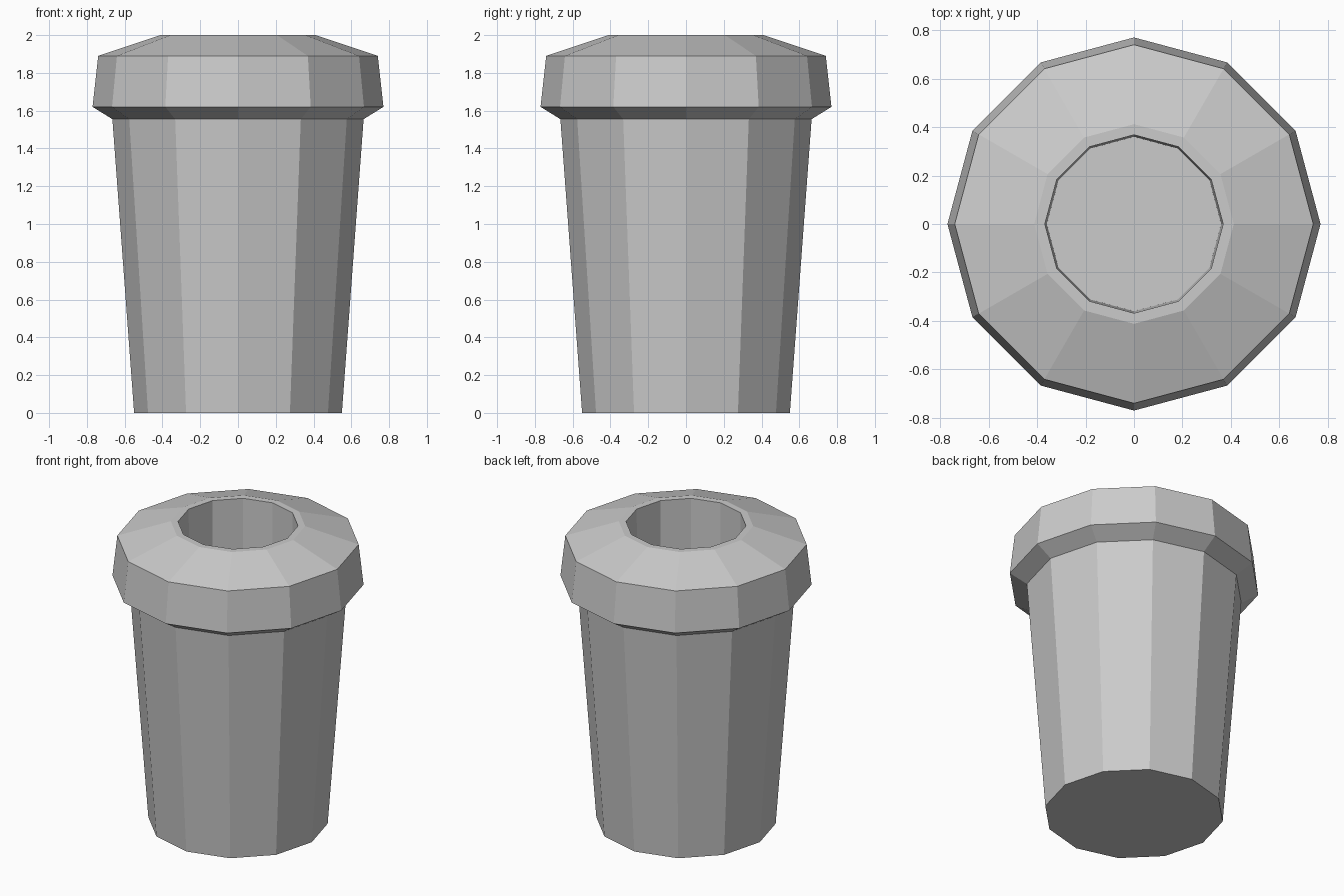
import bpy
import bmesh
from math import cos, sin, tau

SIDES = 12

if "Cube" in bpy.data.objects:
    bpy.data.objects.remove(bpy.data.objects["Cube"], do_unlink=True)

grey = bpy.data.materials.new("light_grey")
grey.use_nodes = True
colour = (0.6, 0.6, 0.6, 1)
grey.diffuse_color = colour
grey.node_tree.nodes["Principled BSDF"].inputs["Base Color"].default_value = colour


def lathe(name, profile, cap_start=False, cap_end=False):
    """Turn a (radius, height) profile into a flat-sided solid of revolution."""
    bm = bmesh.new()
    rings = [[bm.verts.new((r * cos(tau * i / SIDES), r * sin(tau * i / SIDES), z))
              for i in range(SIDES)] for r, z in profile]
    for low, high in zip(rings, rings[1:]):
        for i in range(SIDES):
            j = (i + 1) % SIDES
            bm.faces.new((low[i], low[j], high[j], high[i]))
    if cap_start:
        bm.faces.new(rings[0][::-1])
    if cap_end:
        bm.faces.new(rings[-1])
    mesh = bpy.data.meshes.new(name)
    bm.to_mesh(mesh)
    bm.free()
    mesh.materials.append(grey)
    obj = bpy.data.objects.new(name, mesh)
    bpy.context.collection.objects.link(obj)
    return obj


# Tapered body with a closed base
lathe("cup_body", [(0.55, 0), (0.665, 1.555)], cap_start=True)

# Overhanging collar, sloped top, flat lip and the well sunk through it
lathe("collar_and_well", [(0.665, 1.555), (0.77, 1.62), (0.74, 1.89), (0.412, 2.0),
                          (0.368, 2.0), (0.36, 0.9)], cap_end=True)
